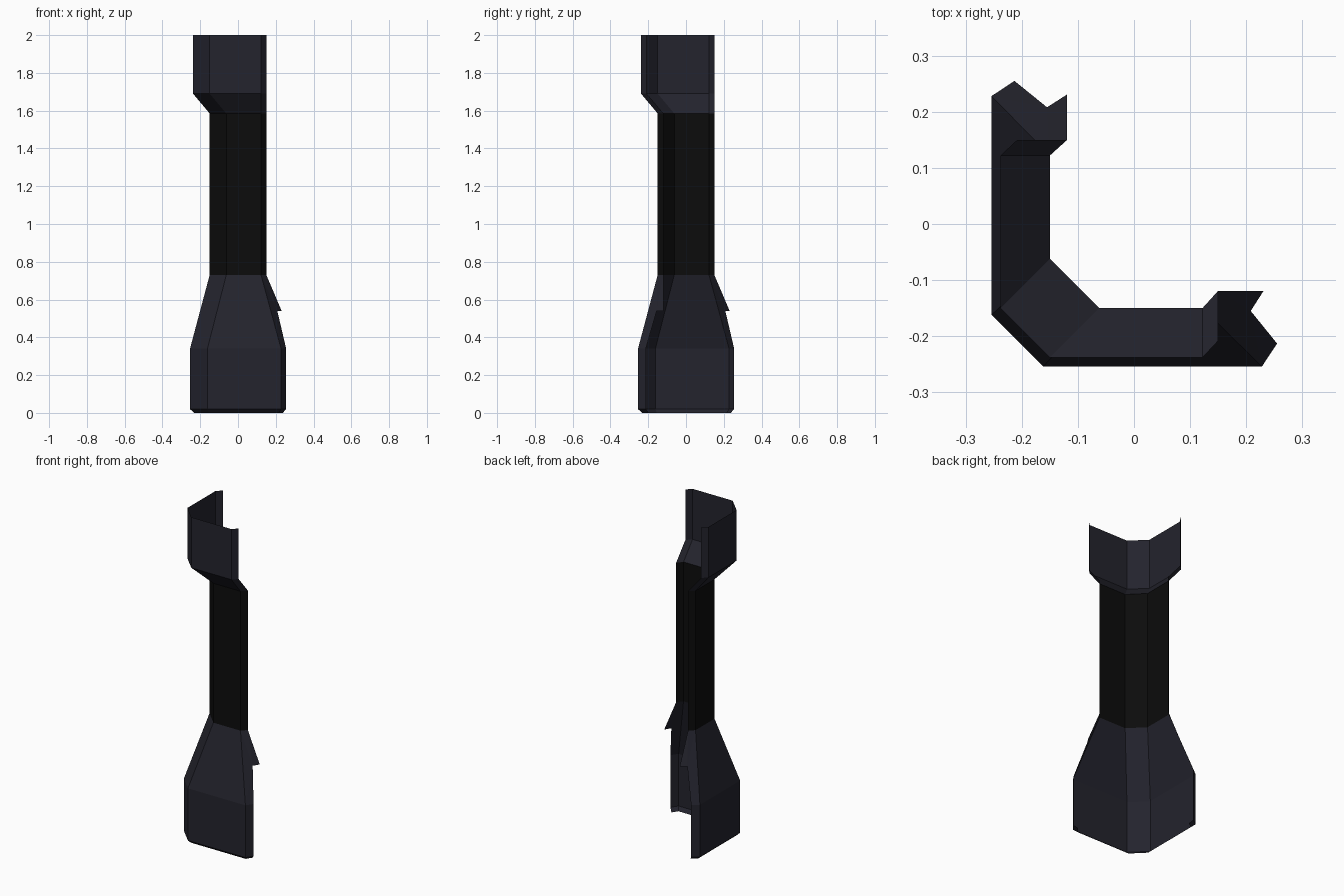
import bpy

if "Cube" in bpy.data.objects:
    bpy.data.objects.remove(bpy.data.objects["Cube"])


def material(name, rgb):
    m = bpy.data.materials.new(name)
    m.diffuse_color = (*rgb, 1)
    m.use_nodes = True
    m.node_tree.nodes["Principled BSDF"].inputs["Base Color"].default_value = m.diffuse_color
    return m


slate = material("dark slate", (0.017, 0.017, 0.026))
black = material("near black", (0.0035, 0.0035, 0.0035))


def ring(half, z):
    """Open outline: half of it mirrored over the diagonal x = y."""
    mirrored = [(y, x) for x, y in reversed(half)]
    return [(x, y, z) for x, y in mirrored + half]


def build(name, verts, faces, mat):
    me = bpy.data.meshes.new(name)
    me.from_pydata(verts, [], faces)
    me.materials.append(mat)
    me.update()
    ob = bpy.data.objects.new(name, me)
    bpy.context.collection.objects.link(ob)
    return ob


def skin(name, rings, mat, ends=True):
    """Panels between stacked open outlines."""
    n = len(rings[0])
    verts = [p for r in rings for p in r]
    cols = range(n - 1) if ends else range(1, n - 2)
    faces = [(k * n + i, k * n + i + 1, (k + 1) * n + i + 1, (k + 1) * n + i)
             for k in range(len(rings) - 1) for i in cols]
    return build(name, verts, faces, mat)


# Outlines: corner chamfer, end of the wall, broken tip
FOOT = [(-0.155, -0.232), (0.215, -0.232), (0.237, -0.197)]
BASE = [(-0.162, -0.254), (0.228, -0.254), (0.255, -0.213)]
SHAFT = [(-0.062, -0.150), (0.122, -0.150), (0.150, -0.119)]
TOP = [(-0.150, -0.238), (0.122, -0.238), (0.150, -0.208)]

# Foot with bevelled bottom edge
skin("base", [ring(FOOT, 0), ring(BASE, 0.02), ring(BASE, 0.34)], slate)

# Sloped shoulder between foot and shaft
skin("shoulder", [ring(BASE, 0.34), ring(SHAFT, 0.73)], slate, ends=False)

# Broken chips on the two open ends of the shoulder
chip = [(*BASE[1], 0.34), (*BASE[2], 0.34), (0.208, -0.155, 0.54),
        (0.231, -0.119, 0.54), (*SHAFT[2], 0.73), (*SHAFT[1], 0.73)]
fan = [(0, 1, 2), (0, 2, 5), (2, 3, 4), (2, 4, 5)]
build("shoulder_chip_right", chip, fan, slate)
build("shoulder_chip_back", [(y, x, z) for x, y, z in chip],
      [f[::-1] for f in fan], slate)

# Shaft
skin("shaft", [ring(SHAFT, 0.73), ring(SHAFT, 1.585)], black)

# Flared head
skin("head", [ring(SHAFT, 1.585), ring(TOP, 1.69), ring(TOP, 2.0)], slate)
